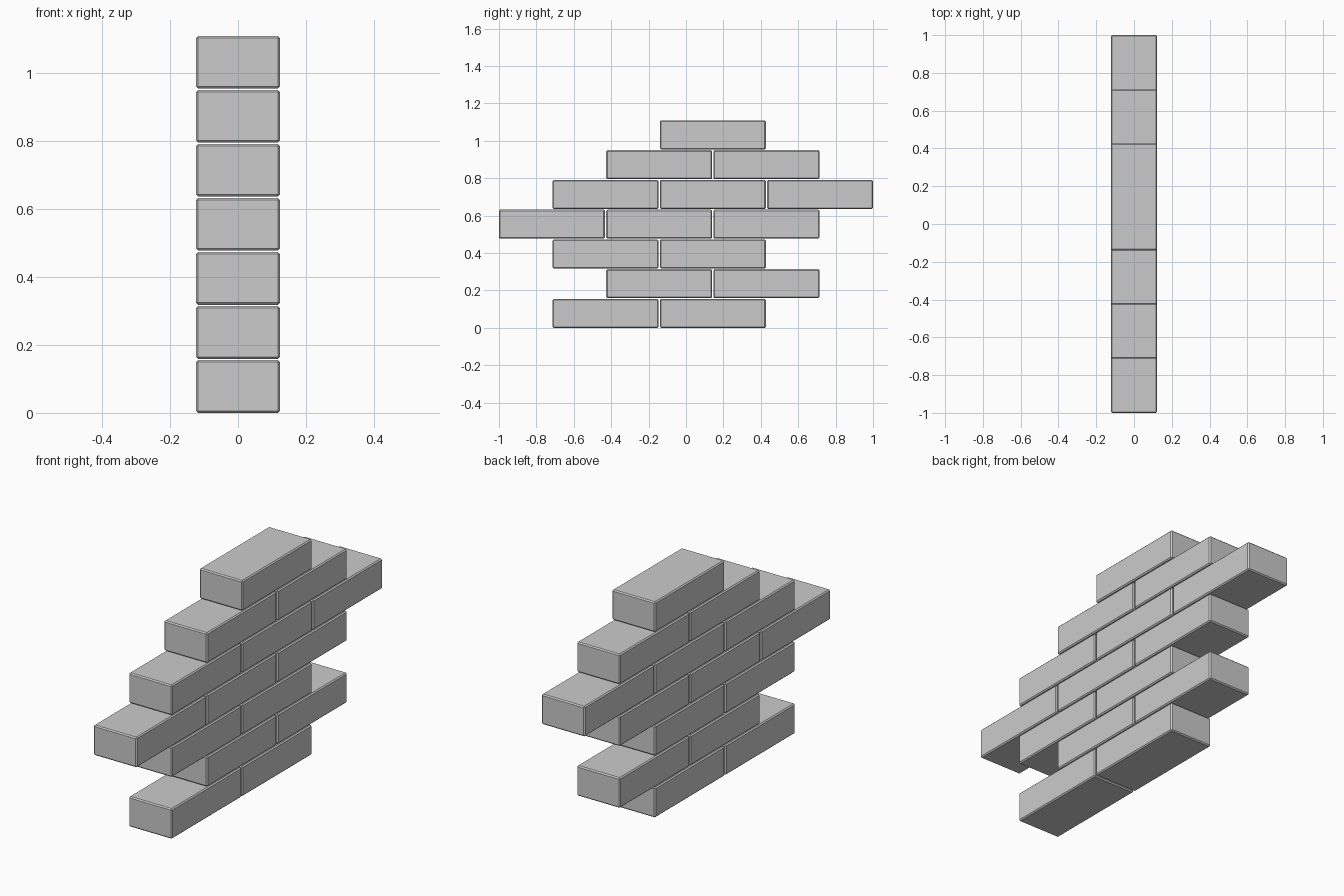
import bpy, bmesh

if "Cube" in bpy.data.objects:
    bpy.data.objects.remove(bpy.data.objects["Cube"])

LENGTH, WIDTH, HEIGHT = 0.566, 0.246, 0.155   # brick size
STEP_Y, STEP_Z = 0.5736, 0.159                # brick pitch incl. joint
BEVEL = 0.006

# shared chamfered brick mesh
mesh = bpy.data.meshes.new("brick")
bm = bmesh.new()
bmesh.ops.create_cube(bm, size=1)
bmesh.ops.scale(bm, vec=(WIDTH, LENGTH, HEIGHT), verts=bm.verts)
bmesh.ops.bevel(bm, geom=list(bm.edges), offset=BEVEL, segments=1,
                affect='EDGES', profile=0.5)
bm.to_mesh(mesh)
bm.free()

# courses from the bottom up: (first brick centre in pitches, brick count)
courses = [(-0.75, 2), (-0.25, 2), (-0.75, 2), (-1.25, 3),
           (-0.75, 3), (-0.25, 2), (0.25, 1)]

for row, (first, count) in enumerate(courses):
    for i in range(count):
        brick = bpy.data.objects.new(f"brick_row{row + 1}_{i + 1}", mesh)
        brick.location = (0, (first + i) * STEP_Y, HEIGHT / 2 + row * STEP_Z)
        bpy.context.collection.objects.link(brick)
